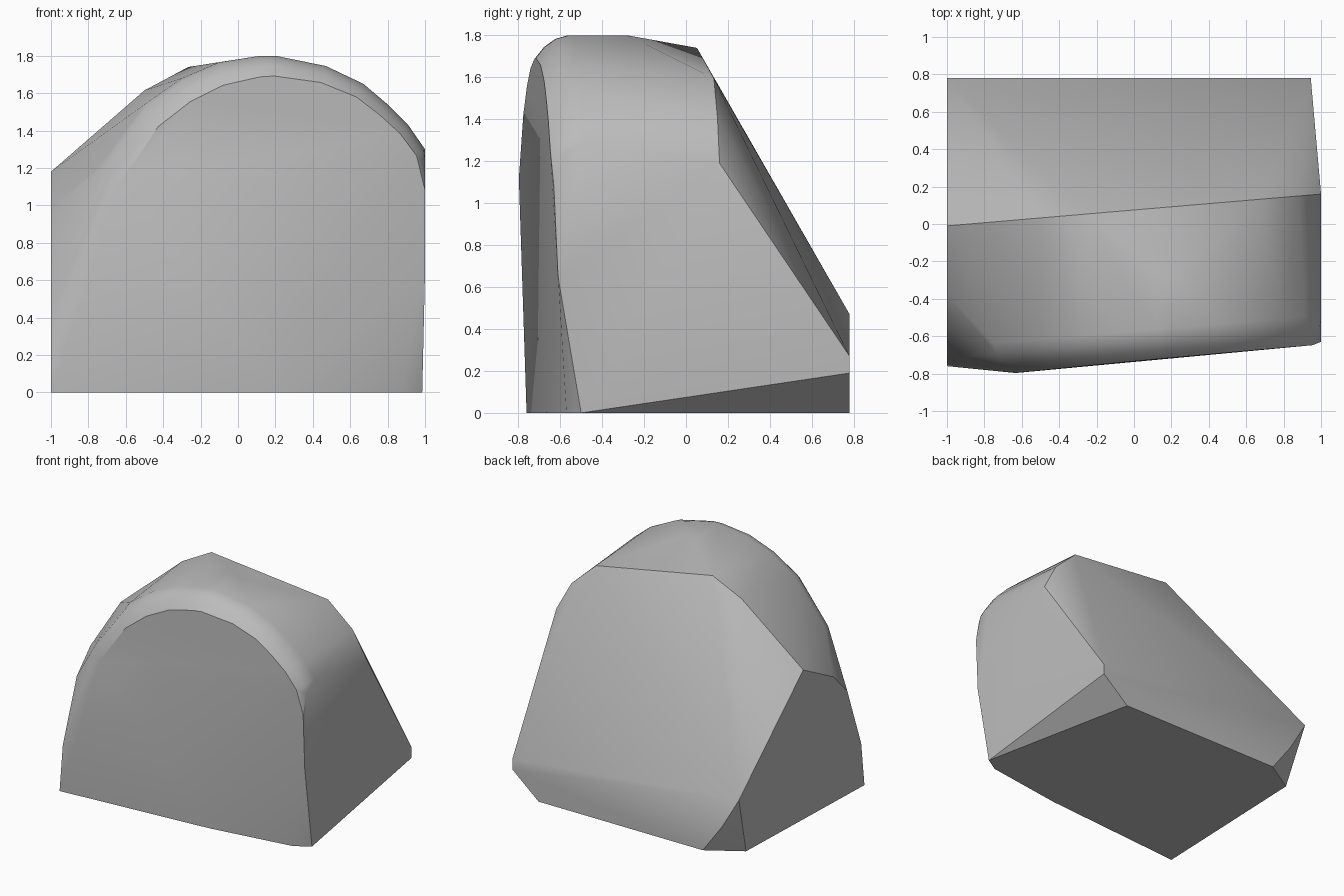
import bpy
import bmesh
import math

old = bpy.data.objects.get("Cube")
if old:
    bpy.data.objects.remove(old, do_unlink=True)

grey = bpy.data.materials.new("stone_grey")
grey.use_nodes = True
colour = (0.5, 0.5, 0.5, 1)
grey.diffuse_color = colour
grey.node_tree.nodes["Principled BSDF"].inputs["Base Color"].default_value = colour


def skewed(x, offset):
    """Front and ridge both run slightly skewed across the block."""
    return offset + 0.085 * x


points = []

# Rounded front rim: one arch repeated as shrinking rings towards the front
arch = [(-.75, 1.2), (-.5, 1.54), (-.3, 1.68), (-.1, 1.765), (.12, 1.8), (.2, 1.8),
        (.47, 1.745), (.67, 1.65), (.8, 1.54), (.91, 1.43), (1, 1.3)]
for shrink, depth in [(0, .16), (.015, .1), (.05, .045), (.1, 0)]:
    for x, z in arch:
        s = 1 - shrink * (1 - x / 2)
        points.append((.1 + (x - .1) * s, skewed(x, -.733 + depth), .6 + (z - .6) * s))

# Top crown and the ridge where the top meets the back slope
points += [(x, -.28, 1.8) for x in (.12, .2)]
ridge = [(-1, 1.18), (-.5, 1.615), (-.265, 1.74), (.68, 1.595), (.88, 1.41), (1, 1.19)]
points += [(x, skewed(x, .075), z) for x, z in ridge]

# Flat side outlines
points += [(-1, y, z) for y, z in [(-.76, 0), (-.72, .34), (-.55, .81), (-.38, .985)]]
points += [(1, y, z) for y, z in [(-.61, .65), (-.63, 1.08), (-.59, 1.23)]]

# Upright strip at the foot of the back slope
back = [(-1, .47), (-.86, .23), (-.69, 0), (.72, 0), (.945, .19), (.945, .27)]
points += [(x, .78, z) for x, z in back]

# Base outline
points += [(x, y, 0) for x, y in [(.22, -.664), (.87, -.57), (.985, -.5), (-.95, .62)]]

# Wrap the outlines in one closed shell
bm = bmesh.new()
for p in points:
    bm.verts.new(p)
hull = bmesh.ops.convex_hull(bm, input=bm.verts[:])
loose = {g for g in hull["geom_interior"] + hull["geom_unused"]
         if isinstance(g, bmesh.types.BMVert)}
bmesh.ops.delete(bm, geom=list(loose), context='VERTS')
bmesh.ops.dissolve_limit(bm, angle_limit=math.radians(1), verts=bm.verts[:], edges=bm.edges[:])
bmesh.ops.recalc_face_normals(bm, faces=bm.faces[:])

mesh = bpy.data.meshes.new("boulder")
bm.to_mesh(mesh)
bm.free()
mesh.materials.append(grey)
boulder = bpy.data.objects.new("boulder", mesh)
bpy.context.collection.objects.link(boulder)

# Smooth the rounded rim, keep the cut edges crisp
bpy.ops.object.select_all(action='DESELECT')
boulder.select_set(True)
bpy.context.view_layer.objects.active = boulder
bpy.ops.object.shade_smooth_by_angle(angle=math.radians(34))
